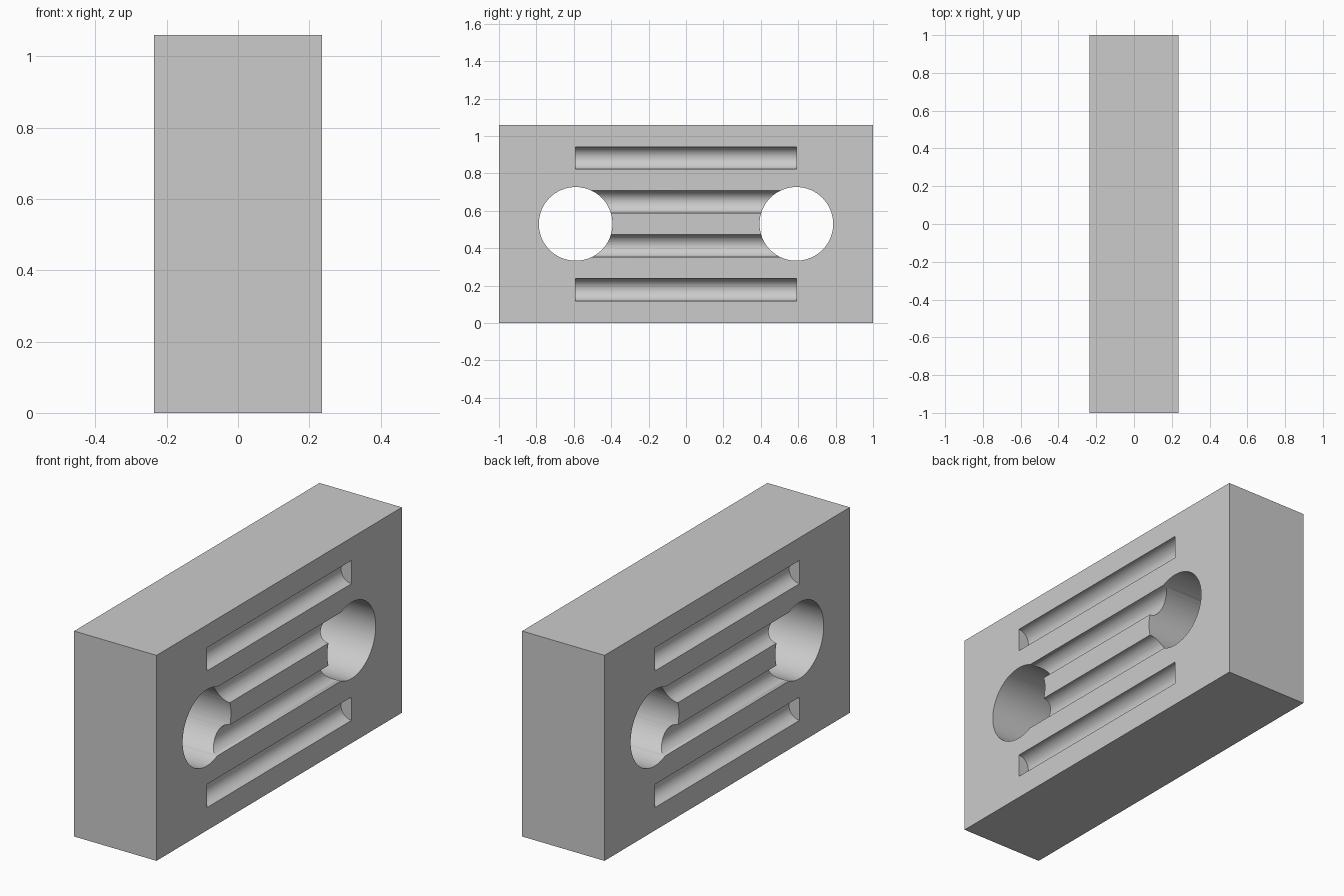
import bpy
import math

cube = bpy.data.objects.get("Cube")
if cube:
    bpy.data.objects.remove(cube, do_unlink=True)

HALF_WIDTH, HEIGHT = 0.235, 1.06
HOLE_Y, HOLE_RADIUS = 0.59, 0.197
GROOVE_RADIUS, GROOVE_SPACING = 0.06, 0.235

grey = bpy.data.materials.new("plain_grey")
grey.use_nodes = True
colour = (0.6, 0.6, 0.6, 1)
grey.diffuse_color = colour
grey.node_tree.nodes["Principled BSDF"].inputs["Base Color"].default_value = colour

# Solid block
bpy.ops.mesh.primitive_cube_add(size=1, location=(0, 0, HEIGHT / 2))
block = bpy.context.object
block.name = "slotted_block"
block.scale = (2 * HALF_WIDTH, 2, HEIGHT)
bpy.ops.object.transform_apply(location=False, rotation=False, scale=True)
block.data.materials.append(grey)


def cut_cylinder(radius, length, location, rotation, sides):
    """Subtract a cylinder from the block."""
    bpy.ops.mesh.primitive_cylinder_add(vertices=sides, radius=radius, depth=length,
                                        location=location, rotation=rotation)
    cutter = bpy.context.object
    cutter.hide_render = True
    cutter.data.materials.append(grey)
    bpy.context.view_layer.objects.active = block
    mod = block.modifiers.new("cut", 'BOOLEAN')
    mod.operation = 'DIFFERENCE'
    mod.solver = 'EXACT'
    mod.object = cutter
    bpy.ops.object.modifier_apply(modifier=mod.name)
    bpy.data.objects.remove(cutter, do_unlink=True)


# Half-round grooves, four on each broad side
for side in (-1, 1):
    for step in (-1.5, -0.5, 0.5, 1.5):
        z = HEIGHT / 2 + step * GROOVE_SPACING
        cut_cylinder(GROOVE_RADIUS, 2 * HOLE_Y, (side * HALF_WIDTH, 0, z),
                     (math.pi / 2, 0, 0), 48)

# Two round holes straight through
for side in (-1, 1):
    cut_cylinder(HOLE_RADIUS, 1, (0, side * HOLE_Y, HEIGHT / 2),
                 (0, math.pi / 2, 0), 64)

bpy.ops.object.select_all(action='DESELECT')
block.select_set(True)
bpy.context.view_layer.objects.active = block
bpy.ops.object.shade_smooth_by_angle(angle=math.radians(30))
